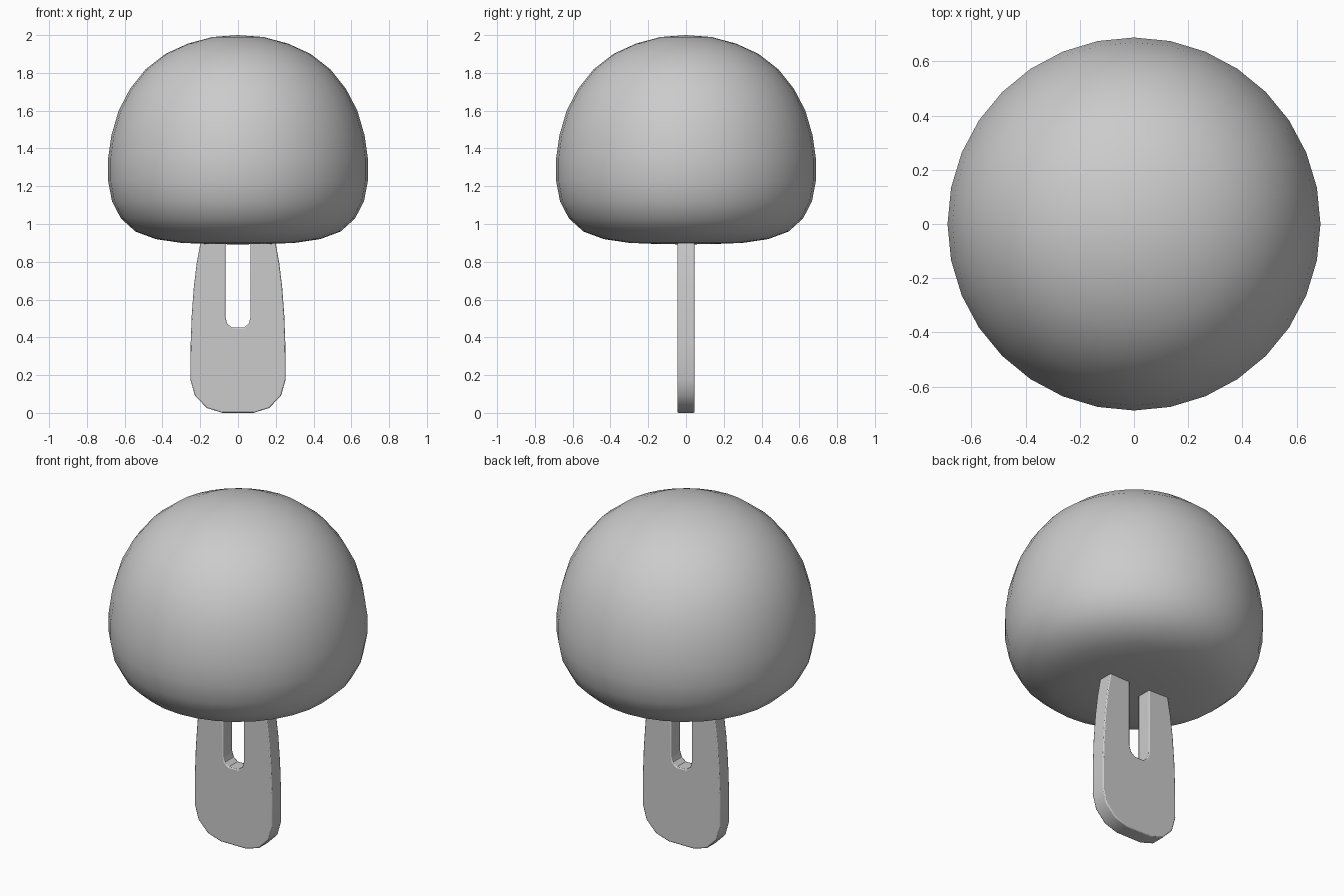
import bpy, bmesh
from math import cos, sin, pi

if "Cube" in bpy.data.objects:
    bpy.data.objects.remove(bpy.data.objects["Cube"])

def make_object(name, bm):
    bmesh.ops.recalc_face_normals(bm, faces=bm.faces[:])
    mesh = bpy.data.meshes.new(name)
    bm.to_mesh(mesh)
    bm.free()
    obj = bpy.data.objects.new(name, mesh)
    bpy.context.collection.objects.link(obj)
    bpy.ops.object.select_all(action='DESELECT')
    obj.select_set(True)
    bpy.context.view_layer.objects.active = obj
    return obj

# Domed cap: 32-sided lathe with a flattened underside
profile = [(0.135, 1.99), (0.265, 1.955), (0.385, 1.9), (0.49, 1.818),
           (0.572, 1.715), (0.632, 1.6), (0.67, 1.47), (0.688, 1.345),
           (0.688, 1.23), (0.667, 1.12), (0.62, 1.03), (0.543, 0.96),
           (0.435, 0.92), (0.3, 0.9), (0.15, 0.894)]
SIDES = 32
bm = bmesh.new()
rings = [[bm.verts.new((r * cos(2 * pi * i / SIDES), r * sin(2 * pi * i / SIDES), z))
          for i in range(SIDES)] for r, z in profile]
top = bm.verts.new((0, 0, 2.0))
bottom = bm.verts.new((0, 0, 0.892))
for i in range(SIDES):
    j = (i + 1) % SIDES
    for a, b in zip(rings, rings[1:]):
        bm.faces.new((a[i], b[i], b[j], a[j]))
    bm.faces.new((top, rings[0][i], rings[0][j]))
    bm.faces.new((bottom, rings[-1][j], rings[-1][i]))
cap = make_object("cap", bm)
bpy.ops.object.shade_smooth()

# Flat forked stem: half outline from base to prong tip and down the slot, mirrored
half = [(0.082, 0.004), (0.165, 0.03), (0.228, 0.095), (0.252, 0.18),
        (0.251, 0.36), (0.245, 0.52), (0.234, 0.67), (0.218, 0.8), (0.2, 0.9),
        (0.18, 1.0), (0.067, 1.0), (0.067, 0.51), (0.056, 0.475), (0.03, 0.455)]
outline = half + [(-x, z) for x, z in reversed(half)]
HALF_THICK = 0.045
bm = bmesh.new()
face = bm.faces.new([bm.verts.new((x, -HALF_THICK, max(z - 0.004, 0))) for x, z in outline])
ext = bmesh.ops.extrude_face_region(bm, geom=[face])
for v in ext["geom"]:
    if isinstance(v, bmesh.types.BMVert):
        v.co.y = HALF_THICK
stem = make_object("forked_stem", bm)
bevel = stem.modifiers.new("soft_edges", 'BEVEL')
bevel.width = 0.006
bevel.segments = 2
bevel.limit_method = 'ANGLE'
bevel.angle_limit = 1.0
bpy.ops.object.shade_smooth_by_angle(angle=0.6)
